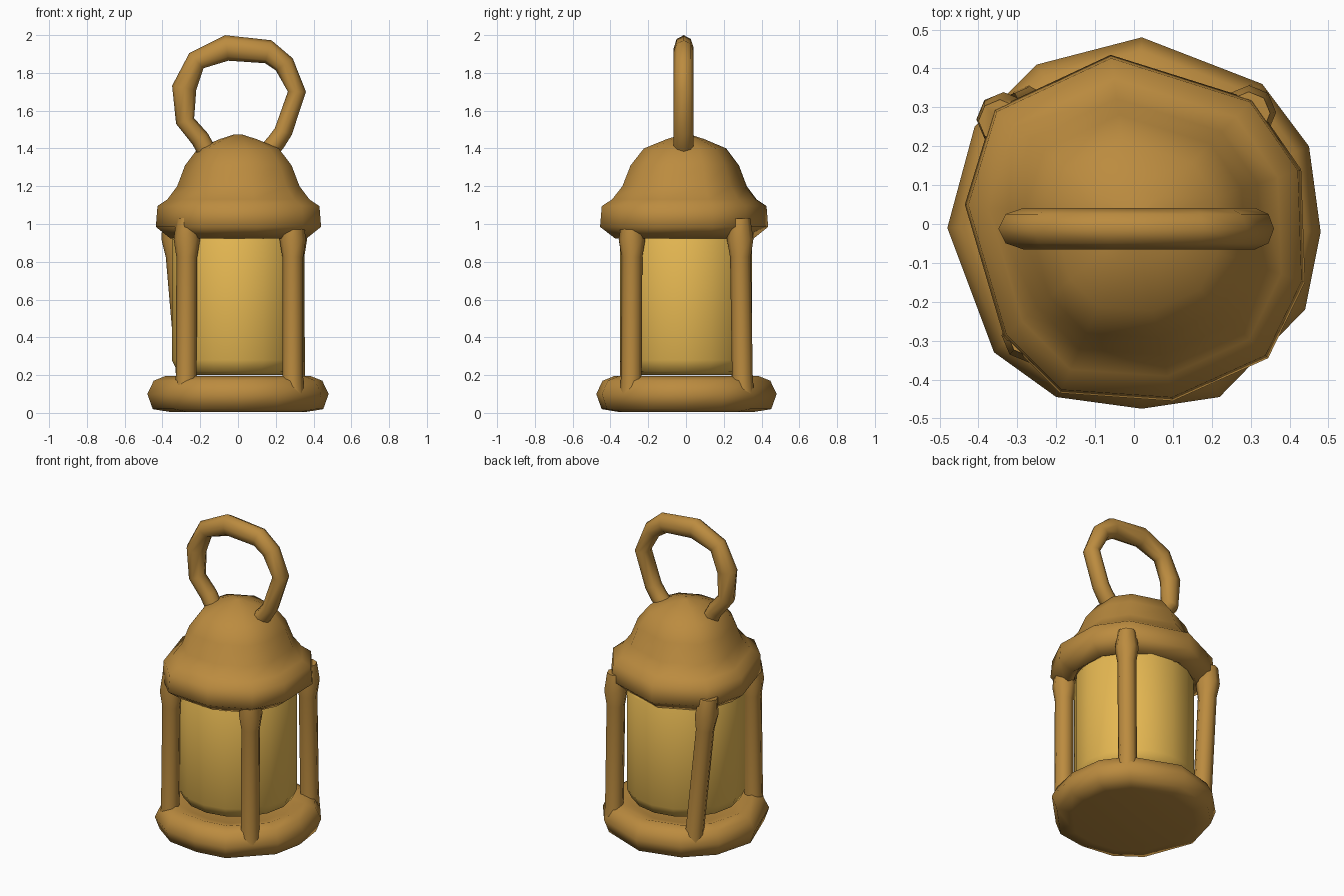
import bpy, bmesh, math
from mathutils import Vector

cube = bpy.data.objects.get("Cube")
if cube:
    bpy.data.objects.remove(cube, do_unlink=True)


def material(name, colour):
    m = bpy.data.materials.new(name)
    m.use_nodes = True
    m.diffuse_color = (*colour, 1)
    m.node_tree.nodes["Principled BSDF"].inputs["Base Color"].default_value = (*colour, 1)
    return m


brass = material("aged_brass", (0.50, 0.26, 0.05))
glow = material("warm_glass", (0.79, 0.48, 0.085))


def loft(name, rings, mat, sharp):
    """Skin a list of equal-sized point rings and cap both ends."""
    bm = bmesh.new()
    loops = [[bm.verts.new(p) for p in ring] for ring in rings]
    n = len(loops[0])
    for a, b in zip(loops, loops[1:]):
        for i in range(n):
            j = (i + 1) % n
            bm.faces.new((a[i], a[j], b[j], b[i]))
    bm.faces.new(loops[0][::-1])
    bm.faces.new(loops[-1])
    bmesh.ops.recalc_face_normals(bm, faces=bm.faces)
    mesh = bpy.data.meshes.new(name)
    bm.to_mesh(mesh)
    bm.free()
    ob = bpy.data.objects.new(name, mesh)
    bpy.context.collection.objects.link(ob)
    mesh.materials.append(mat)
    bpy.ops.object.select_all(action="DESELECT")
    ob.select_set(True)
    bpy.context.view_layer.objects.active = ob
    bpy.ops.object.shade_smooth_by_angle(angle=math.radians(sharp))
    return ob


def stack(name, outline, profile, mat, sharp=80):
    """Scale one outline along a (scale, height) profile."""
    return loft(name, [[(x * s, y * s, z) for x, y in outline] for s, z in profile], mat, sharp)


def circle(r, n):
    return [(r * math.cos(math.tau * i / n), r * math.sin(math.tau * i / n)) for i in range(n)]


def tube(name, path, side, widths, depths, n=8):
    """Sweep an oval section along a path; side is the fixed axis measured by widths."""
    pts = [Vector(p) for p in path]
    side = Vector(side)
    rings = []
    for i, p in enumerate(pts):
        along = (pts[min(i + 1, len(pts) - 1)] - pts[max(i - 1, 0)]).normalized()
        out = along.cross(side).normalized()
        rings.append([p + side * u * widths[i] + out * v * depths[i] for u, v in circle(1, n)])
    return loft(name, rings, brass, 80)


# Base: uneven twelve-sided dish with a raised rim
base_outline = [(.48, -.02), (.45, .2), (.33, .36), (.02, .48), (-.25, .41), (-.41, .25),
                (-.48, -.01), (-.36, -.33), (-.2, -.445), (.02, -.475), (.22, -.445), (.44, -.22)]
stack("base", base_outline,
      [(.75, .005), (.94, .02), (1, .1), (.93, .17), (.8, .195), (.62, .168)], brass)

# Roof: shallow hollow underside, rounded rim, stepped dome
roof_outline = [(.44, -.15), (.43, .14), (.305, .32), (-.06, .435), (-.36, .295),
                (-.435, .05), (-.335, -.29), (-.19, -.435), (.1, -.455), (.345, -.345)]
stack("roof", roof_outline,
      [(.74, 1.0), (.74, .945), (.82, .922), (1, .985), (.98, 1.095), (.86, 1.13), (.74, 1.2),
       (.645, 1.31), (.49, 1.4), (.22, 1.45), (.04, 1.475)], brass)

# Glass cylinder with softened ends
stack("glass", circle(.35, 16),
      [(.75, .2), (.92, .22), (1, .28), (1, .92), (.95, .955), (.8, .97)], glow, 50)

# Corner posts: foot and head positions, thickening under the roof
posts = {
    "front_left_post": ((.29, -.29), (.29, -.285)),
    "front_right_post": ((-.275, -.295), (-.27, -.285)),
    "back_left_post": ((.3, .3), (.295, .285)),
    "back_right_post": ((-.265, .3), (-.345, .265)),
}
for name, (foot, head) in posts.items():
    f, h = Vector(foot), Vector(head)
    path = [(*f.lerp(h, t), .1 + t * .93) for t in (0, .1, .78, .88, 1)]
    radii = [.06, .055, .055, .07, .055]
    tube(name, path, (1, 0, 0), radii, radii)

# Carrying ring, rooted in the dome, as (x, z, half thickness)
ring = [(-.165, 1.385, .05), (-.2, 1.45, .05), (-.28, 1.545, .05), (-.285, 1.72, .065),
        (-.22, 1.865, .055), (-.06, 1.932, .068), (.16, 1.912, .063), (.245, 1.845, .055),
        (.312, 1.7, .048), (.24, 1.49, .048), (.2, 1.43, .05), (.15, 1.375, .05)]
tube("ring_handle", [(x, -.012, z) for x, z, r in ring], (0, 1, 0),
     [.053] * len(ring), [r for x, z, r in ring])
